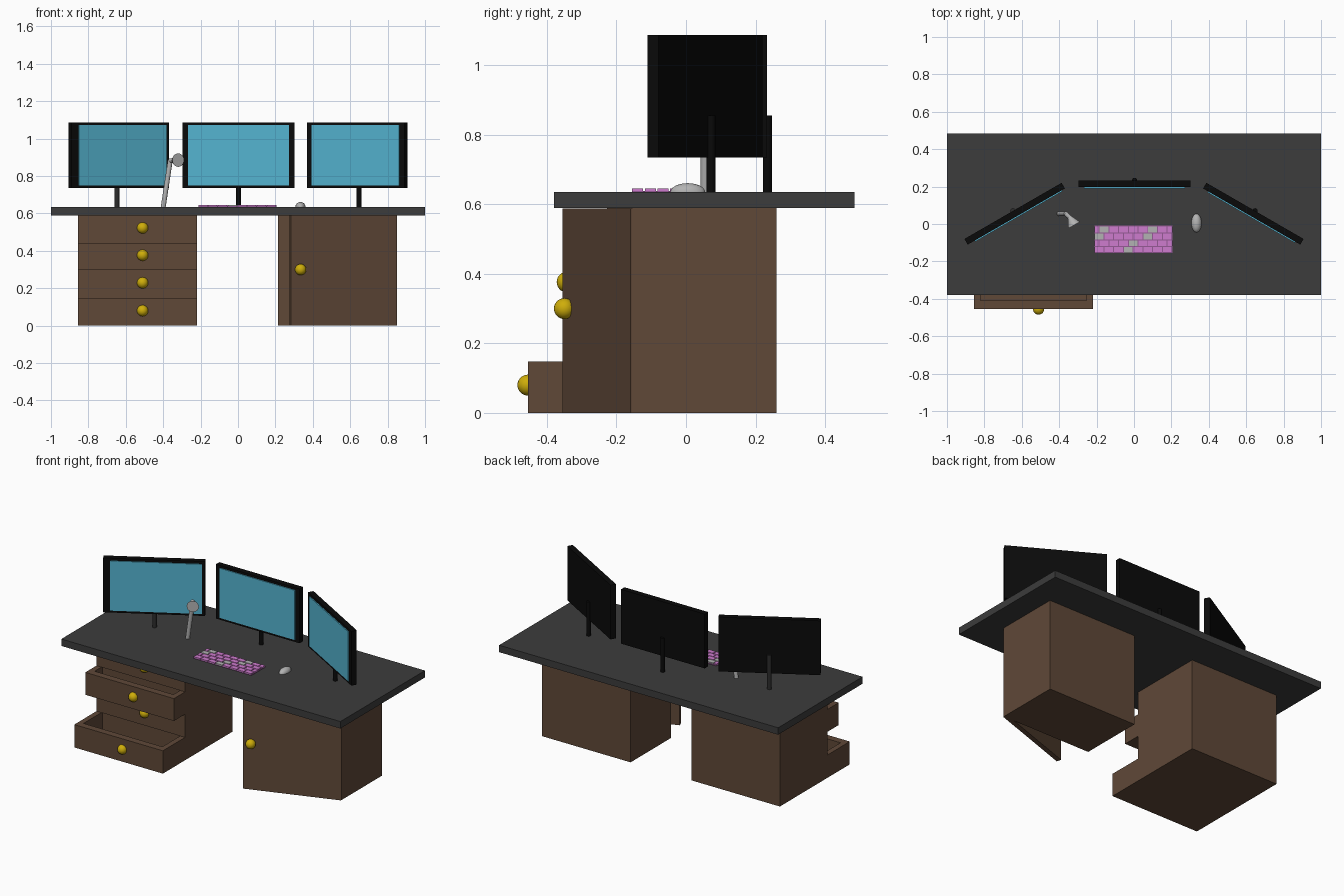
import bpy, bmesh, math
from mathutils import Matrix, Vector

if "Cube" in bpy.data.objects:
    bpy.data.objects.remove(bpy.data.objects["Cube"])


def material(name, r, g, b):
    m = bpy.data.materials.new(name)
    m.use_nodes = True
    m.diffuse_color = (r, g, b, 1)
    m.node_tree.nodes["Principled BSDF"].inputs["Base Color"].default_value = (r, g, b, 1)
    return m


wood = material("brown wood", .115, .065, .039)
slate = material("slate grey", .045, .045, .045)
black = material("black plastic", .003, .003, .003)
charcoal = material("charcoal", .025, .025, .025)
cyan = material("cyan screen", .09, .46, .64)
gold = material("gold", .62, .42, .003)
pink = material("pink keys", .62, .2, .62)
purple = material("purple base", .3, .1, .3)
silver = material("light grey", .45, .45, .45)


def finish(name, bm, mats, smooth=False):
    mesh = bpy.data.meshes.new(name)
    bm.to_mesh(mesh)
    bm.free()
    for m in mats:
        mesh.materials.append(m)
    ob = bpy.data.objects.new(name, mesh)
    bpy.context.collection.objects.link(ob)
    if smooth:
        for p in mesh.polygons:
            p.use_smooth = len(p.vertices) <= 4
    return ob


def placed(centre, size):
    """Matrix that scales a unit shape and moves it into place."""
    return Matrix.Translation(Vector(centre)) @ Matrix.Diagonal(Vector((*size, 1)))


def add_box(bm, x, y, z, index=0):
    """Add a box given (low, high) ranges on each axis."""
    centre = [(a + b) / 2 for a, b in (x, y, z)]
    size = [b - a for a, b in (x, y, z)]
    made = bmesh.ops.create_cube(bm, size=1, matrix=placed(centre, size))
    for f in {f for v in made["verts"] for f in v.link_faces}:
        f.material_index = index


def box(name, mat, x, y, z):
    bm = bmesh.new()
    add_box(bm, x, y, z)
    return finish(name, bm, [mat])


def ball(name, mat, centre, radii):
    bm = bmesh.new()
    bmesh.ops.create_uvsphere(bm, u_segments=24, v_segments=14, radius=1, matrix=placed(centre, radii))
    return finish(name, bm, [mat], True)


def rod(name, mat, start, end, r1, r2):
    start, end = Vector(start), Vector(end)
    axis = end - start
    bm = bmesh.new()
    turn = axis.to_track_quat('Z', 'Y').to_matrix().to_4x4()
    bmesh.ops.create_cone(bm, cap_ends=True, segments=24, radius1=r1, radius2=r2, depth=axis.length,
                          matrix=Matrix.Translation((start + end) / 2) @ turn)
    return finish(name, bm, [mat], True)


# Desk top and the two pedestals
box("desk_top", slate, (-1, 1), (-.38, .485), (.59, .635))
left, right, face = -.855, -.22, -.228
box("drawer_cabinet", wood, (left, right), (face + .01, .26), (0, .59))
box("door_cabinet", wood, (.215, .85), (-.155, .26), (0, .59))

# Drawers: closed ones are plain fronts, open ones are trays
levels = [0, .148, .298, .443, .59]
fronts = [-.455, face, -.342, face]
for i, front in enumerate(fronts):
    low, high = levels[i], levels[i + 1]
    bm = bmesh.new()
    if front == face:
        add_box(bm, (left, right), (face, face + .02), (low, high))
    else:
        back = face + .01
        add_box(bm, (left, right), (front, front + .045), (low, high))
        add_box(bm, (left, left + .035), (front + .045, back), (low, high))
        add_box(bm, (right - .035, right), (front + .045, back), (low, high))
        add_box(bm, (left + .035, right - .035), (front + .045, back), (low, low + .025))
    finish(f"drawer_{i + 1}", bm, [wood])
    ball(f"drawer_knob_{i + 1}", gold, (-.51, front, (low + high) / 2 + .006), (.03, .03, .03))

# Door standing ajar on its outer hinge
door = box("cabinet_door", wood, (-.598, 0), (0, .03), (0, .588))
door.location = (.85, -.16, 0)
door.rotation_euler.z = math.radians(19)
ball("door_knob", gold, (.335, -.35, .3), (.03, .03, .03))


# Monitors with screen plates and stands
def monitor(name, x, y, angle, stand_mat, slide=0):
    bm = bmesh.new()
    add_box(bm, (-.3, .3), (-.0175, .0175), (.735, 1.087))
    add_box(bm, (-.27 + slide, .27 + slide), (-.024, -.0175), (.75, 1.072), 1)
    ob = finish(name, bm, [black, cyan])
    ob.location = (x, y, 0)
    ob.rotation_euler.z = angle
    sx, sy = x - .019 * math.sin(angle), y + .019 * math.cos(angle)
    rod(name + "_stand", stand_mat, (sx, sy, .63), (sx, sy, .856), .013, .013)


tilt = math.radians(30)
monitor("centre_monitor", .003, .215, 0, black)
monitor("right_monitor", -.638, .055, tilt, charcoal, .012)
monitor("left_monitor", .638, .055, -tilt, black)

# Keyboard: staggered rows of keys with a few grey ones
bm = bmesh.new()
x0, x1, y0, pitch, row_step = -.21, .205, -.155, .052, .0365
add_box(bm, (x0, x1), (y0, y0 + 4 * row_step), (.633, .639))
for row in range(4):
    for col in range(9):
        a = x0 + (col - .5 * (row % 2)) * pitch
        lo, hi = max(a, x0), min(a + pitch - .005, x1)
        if hi - lo > .005:
            y = y0 + row * row_step
            grey = (col * 2 + row * 3) % 5 == 1
            add_box(bm, (lo, hi), (y, y + row_step - .005), (.638, .646), 2 if grey else 1)
finish("keyboard", bm, [purple, pink, silver])

# Mouse
ball("mouse", silver, (.334, .005, .635), (.027, .05, .026))

# Desk lamp
rod("lamp_arm", silver, (-.4, .055, .632), (-.362, .055, .885), .013, .013)
rod("lamp_neck", silver, (-.365, .055, .882), (-.338, .03, .885), .012, .012)
rod("lamp_shade", silver, (-.347, .042, .885), (-.32, -.006, .885), .009, .036)
